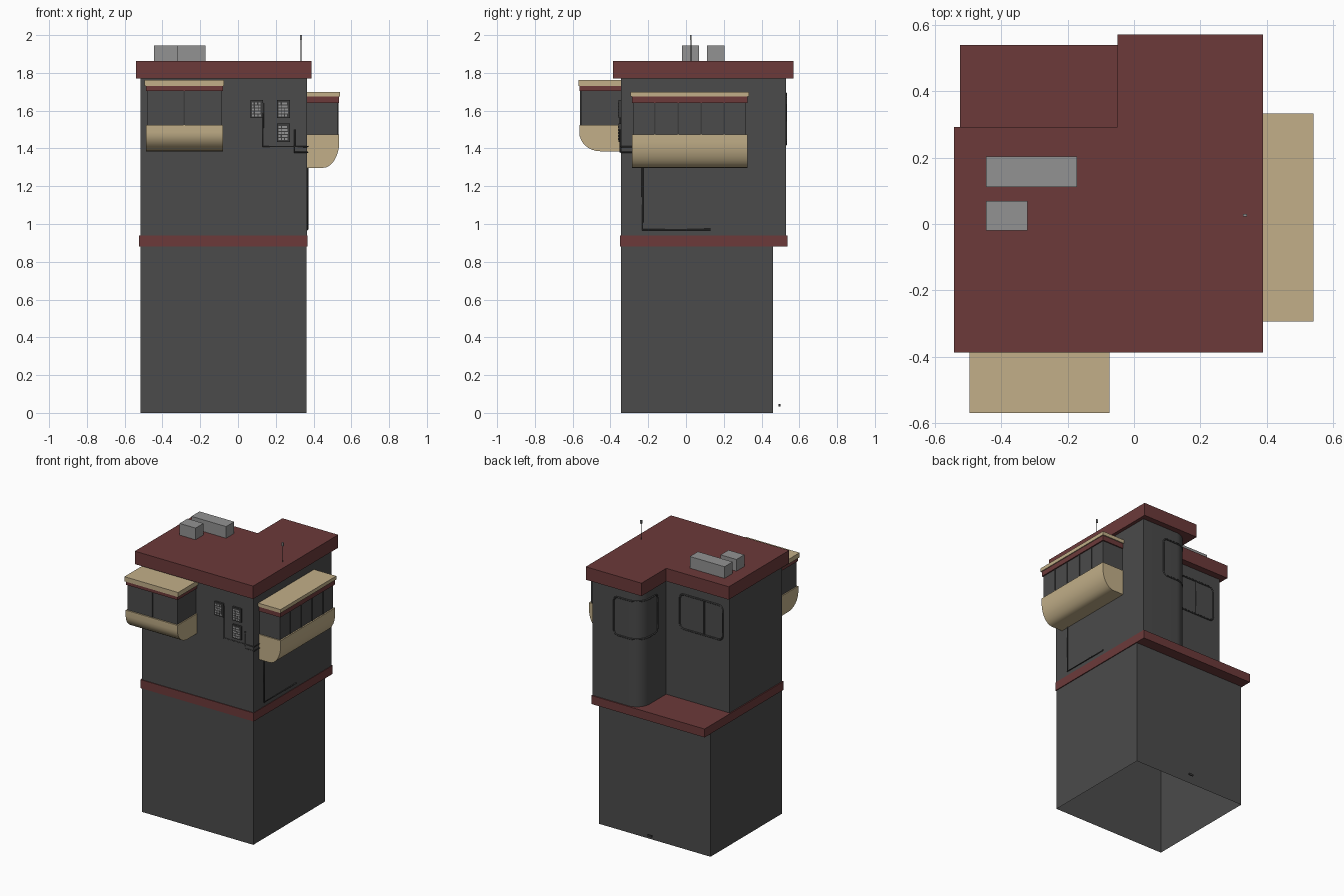
import bpy, bmesh, math, random

if "Cube" in bpy.data.objects:
    bpy.data.objects.remove(bpy.data.objects["Cube"])
random.seed(4)

def mat(name, r, g, b):
    m = bpy.data.materials.new(name)
    m.diffuse_color = (r, g, b, 1)
    m.use_nodes = True
    m.node_tree.nodes["Principled BSDF"].inputs["Base Color"].default_value = m.diffuse_color
    return m

WALL = mat("dark grey wall", 0.07, 0.07, 0.07)
RED = mat("maroon trim", 0.15, 0.042, 0.042)
TAN = mat("tan panel", 0.54, 0.43, 0.25)
GREY = mat("light grey", 0.29, 0.29, 0.29)
DARK = mat("charcoal", 0.045, 0.045, 0.045)

def finish(name, bm, m, smooth=False):
    bmesh.ops.recalc_face_normals(bm, faces=bm.faces)
    me = bpy.data.meshes.new(name)
    bm.to_mesh(me)
    bm.free()
    me.materials.append(m)
    o = bpy.data.objects.new(name, me)
    bpy.context.collection.objects.link(o)
    if smooth:
        bpy.ops.object.select_all(action='DESELECT')
        o.select_set(True)
        bpy.context.view_layer.objects.active = o
        bpy.ops.object.shade_smooth_by_angle(angle=math.radians(35))
    return o

def prism(name, pts, offset, m, caps=True, smooth=False):
    """Extrude a closed outline of 3D points along an offset."""
    bm = bmesh.new()
    a = [bm.verts.new(p) for p in pts]
    b = [bm.verts.new([p[i] + offset[i] for i in range(3)]) for p in pts]
    n = len(pts)
    for i in range(n):
        j = (i + 1) % n
        bm.faces.new((a[i], a[j], b[j], b[i]))
    if caps:
        bm.faces.new(a)
        bm.faces.new(b)
    return finish(name, bm, m, smooth)

def box(name, x0, x1, y0, y1, z0, z1, m, caps=True):
    pts = [(x0, y0, z0), (x1, y0, z0), (x1, y1, z0), (x0, y1, z0)]
    return prism(name, pts, (0, 0, z1 - z0), m, caps)

def tube(name, pts, r, m, closed=False):
    c = bpy.data.curves.new(name, 'CURVE')
    c.dimensions = '3D'
    c.bevel_depth, c.bevel_resolution = r, 0
    c.use_fill_caps = True
    s = c.splines.new('POLY')
    s.points.add(len(pts) - 1)
    for p, q in zip(s.points, pts):
        p.co = (*q, 1)
    s.use_cyclic_u = closed
    c.materials.append(m)
    o = bpy.data.objects.new(name, c)
    bpy.context.collection.objects.link(o)
    bpy.ops.object.select_all(action='DESELECT')
    o.select_set(True)
    bpy.context.view_layer.objects.active = o
    bpy.ops.object.convert(target='MESH')

def arc(cx, cy, rx, ry, a0, a1, n):
    return [(cx + rx * math.cos(math.radians(a0 + (a1 - a0) * i / n)),
             cy + ry * math.sin(math.radians(a0 + (a1 - a0) * i / n))) for i in range(n + 1)]

# Base shaft (open underneath) and ledge band
box("lower_shaft", -0.515, 0.362, -0.345, 0.46, 0, 0.89, WALL, caps=False)
box("ledge_band", -0.523, 0.368, -0.35, 0.538, 0.88, 0.94, RED)

# Upper cabin with rear notch and a rounded rear corner
CX, CY, CR = 0.085, 0.43, 0.10
outline = [(-0.515, -0.345), (0.365, -0.345), (0.365, 0.53)]
outline += arc(CX, CY, CR, CR, 90, 180, 10) + [(-0.015, 0.245), (-0.515, 0.245)]
prism("upper_cabin", [(x, y, 0.94) for x, y in outline], (0, 0, 0.83), WALL, smooth=True)

# L-shaped roof
roof = [(-0.541, -0.386), (0.389, -0.386), (0.389, 0.57), (-0.049, 0.57), (-0.049, 0.292), (-0.541, 0.292)]
prism("roof", [(x, y, 1.77) for x, y in roof], (0, 0, 0.092), RED)

# Rooftop units and aerial
box("roof_unit_long", -0.445, -0.172, 0.112, 0.203, 1.862, 1.945, GREY)
box("roof_unit_short", -0.445, -0.32, -0.02, 0.069, 1.862, 1.945, GREY)
tube("aerial_pole", [(0.334, 0.026, 1.86), (0.334, 0.026, 1.98)], 0.003, DARK)
box("aerial_tip", 0.328, 0.340, 0.022, 0.030, 1.975, 2.0, GREY)

# Bay windows: a = along the wall, d = outward distance from the wall
def bay(name, to_world, a0, a1, depth, zb, zsill, zbox, zred, ztop, mullions):
    def slab(part, m, e, d, z0, z1):
        pts = [(a0 - e, -0.005), (a1 + e, -0.005), (a1 + e, d), (a0 - e, d)]
        prism(name + part, [to_world(a, q, z0) for a, q in pts], (0, 0, z1 - z0), m)
    slab("_glazing", WALL, -0.008, depth - 0.014, zsill - 0.01, zbox)
    slab("_red_trim", RED, 0.0, depth - 0.006, zbox, zred)
    slab("_top", TAN, 0.007, depth, zred, ztop)
    # rounded sill
    r = depth * 0.5
    side = [(-0.005, zsill), (depth - 0.004, zsill)]
    side += arc(depth - 0.004 - r, zsill - 0.04, r, zsill - 0.04 - zb, 0, -90, 8) + [(-0.005, zb)]
    p0, p1 = to_world(a0, 0, 0), to_world(a1, 0, 0)
    prism(name + "_sill", [to_world(a0, d, z) for d, z in side],
          [p1[i] - p0[i] for i in range(3)], TAN, smooth=True)
    # thin window bars
    for k in range(1, mullions + 1):
        a = a0 + (a1 - a0) * k / (mullions + 1)
        pts = [(a - .004, depth - .02), (a + .004, depth - .02), (a + .004, depth - .009), (a - .004, depth - .009)]
        prism(name + "_bar", [to_world(u, d, zsill) for u, d in pts], (0, 0, zbox - zsill), DARK)

bay("front_bay", lambda a, d, z: (a, -0.345 - d, z), -0.488, -0.08, 0.224,
    1.385, 1.525, 1.705, 1.73, 1.763, 1)
bay("side_bay", lambda a, d, z: (0.365 + d, a, z), -0.287, 0.326, 0.175,
    1.297, 1.475, 1.64, 1.675, 1.70, 4)

# Small front windows with broken pale panes
for x, z in ((0.065, 1.56), (0.206, 1.56), (0.206, 1.435)):
    box("small_window", x, x + 0.068, -0.358, -0.343, z, z + 0.096, DARK)
    for i in range(3):
        for j in range(5):
            w = random.uniform(0.009, 0.017)
            u = x + 0.008 + i * 0.018
            v = z + 0.009 + j * 0.016
            box("window_pane", u, u + w, -0.360, -0.357, v, v + 0.011, GREY)

# Rounded window frames at the rear
def frame(name, to_world, w, z0, z1, r=0.03):
    pts = [(r + (w - 2 * r) * i / 16, z0) for i in range(16)]
    pts += arc(w - r, z0 + r, r, r, -90, 0, 4) + arc(w - r, z1 - r, r, r, 0, 90, 4)
    pts += [(w - r - (w - 2 * r) * i / 16, z1) for i in range(1, 16)]
    pts += arc(r, z1 - r, r, r, 90, 180, 4) + arc(r, z0 + r, r, r, 180, 260, 4)
    tube(name, [to_world(u, z) for u, z in pts], 0.006, DARK, True)

def wrap(u, z):
    s, q = 0.111, CR * math.pi / 2
    if u < s:
        return (CX + s - u, CY + CR, z)
    if u < s + q:
        t = math.pi / 2 + (u - s) / CR
        return (CX + CR * math.cos(t), CY + CR * math.sin(t), z)
    return (CX - CR, CY - (u - s - q), z)

frame("corner_window_frame", wrap, 0.358, 1.42, 1.69)
frame("rear_window_frame", lambda u, z: (-0.124 - u, 0.245, z), 0.336, 1.44, 1.685)
tube("rear_window_bar", [(-0.316, 0.245, 1.44), (-0.316, 0.245, 1.685)], 0.005, DARK)

# Wall conduits
tube("front_conduit", [(0.133, -0.347, 1.64), (0.133, -0.347, 1.41), (0.37, -0.347, 1.41), (0.37, -0.28, 1.41)], 0.004, DARK)
tube("front_conduit_low", [(0.30, -0.347, 1.50), (0.30, -0.347, 1.38), (0.37, -0.347, 1.38), (0.37, -0.28, 1.38)], 0.004, DARK)
tube("side_conduit", [(0.367, -0.23, 1.32), (0.367, -0.23, 0.97), (0.367, 0.13, 0.97)], 0.005, DARK)

# Tiny bracket low behind the shaft
box("rear_bracket", -0.08, -0.045, 0.491, 0.499, 0.035, 0.048, DARK)
